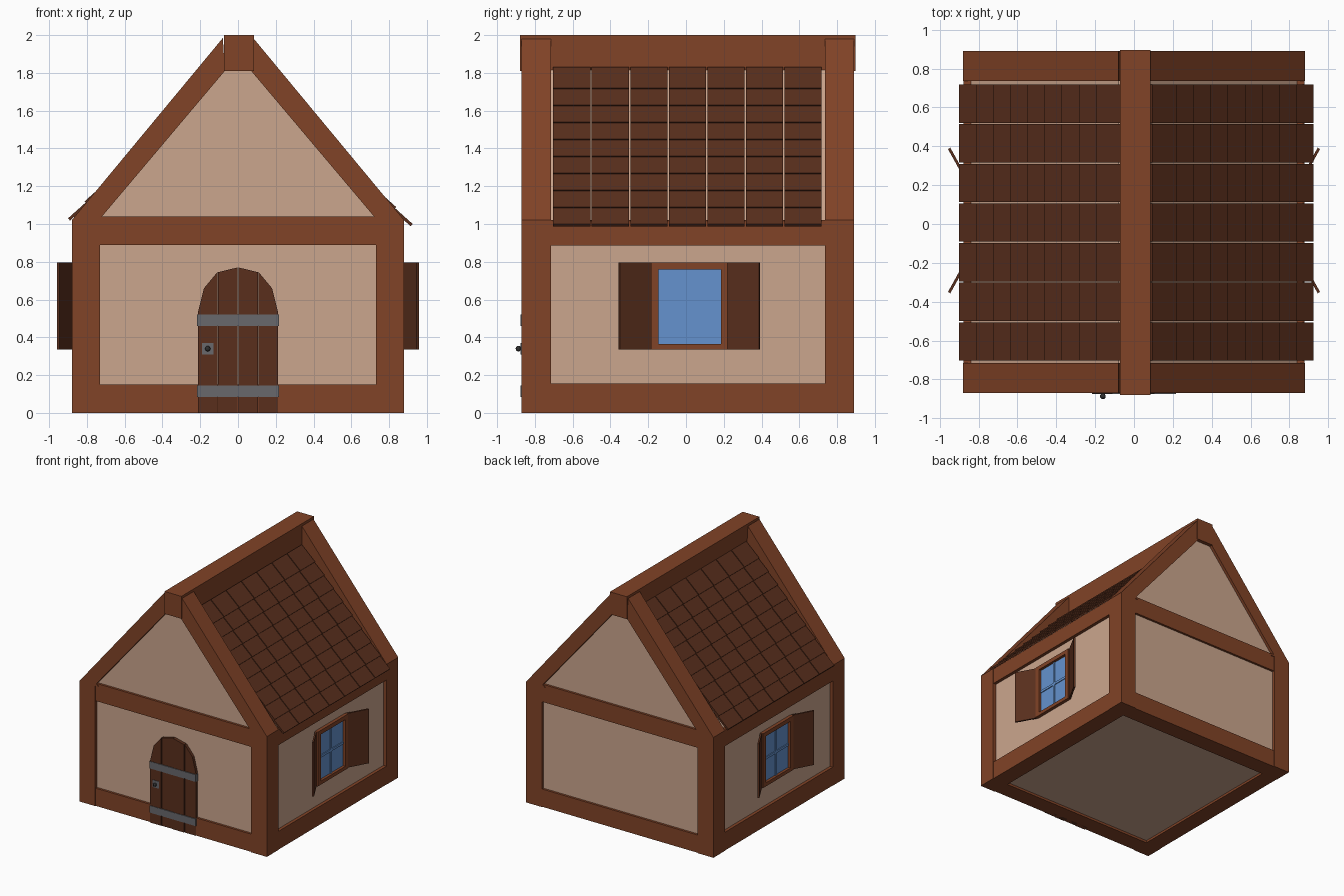
import bpy, bmesh
from mathutils import Vector

if "Cube" in bpy.data.objects:
    bpy.data.objects.remove(bpy.data.objects["Cube"])


def material(name, rgb):
    m = bpy.data.materials.new(name)
    m.diffuse_color = (*rgb, 1)
    m.use_nodes = True
    m.node_tree.nodes["Principled BSDF"].inputs["Base Color"].default_value = m.diffuse_color
    return m


WOOD = material("timber", (0.22, 0.056, 0.02))
DARK = material("dark_wood", (0.10, 0.028, 0.012))
WALL = material("plaster", (0.60, 0.38, 0.27))
GLASS = material("glass", (0.13, 0.29, 0.62))
IRON = material("iron", (0.14, 0.14, 0.15))
BLACK = material("dark_iron", (0.03, 0.03, 0.03))


def add_prism(bm, profile, axis, a, b):
    """Extrude a 2D profile along y (profile = x,z) or z (profile = x,y)."""
    def put(p, t):
        return (p[0], t, p[1]) if axis == 'Y' else (p[0], p[1], t)
    lo = [bm.verts.new(put(p, a)) for p in profile]
    hi = [bm.verts.new(put(p, b)) for p in profile]
    bm.faces.new(lo)
    bm.faces.new(hi[::-1])
    n = len(profile)
    for i in range(n):
        j = (i + 1) % n
        bm.faces.new((lo[i], hi[i], hi[j], lo[j]))


def finish(bm, name, mat):
    bmesh.ops.recalc_face_normals(bm, faces=bm.faces)
    me = bpy.data.meshes.new(name)
    bm.to_mesh(me)
    bm.free()
    me.materials.append(mat)
    ob = bpy.data.objects.new(name, me)
    bpy.context.collection.objects.link(ob)
    return ob


def prism(name, profile, a, b, mat, axis='Y'):
    bm = bmesh.new()
    add_prism(bm, profile, axis, a, b)
    return finish(bm, name, mat)


def box(name, x, y, z, mat):
    return prism(name, [(x[0], z[0]), (x[1], z[0]), (x[1], z[1]), (x[0], z[1])], y[0], y[1], mat)


def strip(p, q, t):
    """Rectangle profile from p to q, thickened by t to one side."""
    p, q = Vector(p), Vector(q)
    d = (q - p).normalized()
    n = Vector((-d.y, d.x)) * t
    return [p, q, q + n, p + n]


# Plaster body with gable
prism("plaster_walls", [(-.85, .02), (.85, .02), (.85, 1.01), (.08, 1.82), (-.08, 1.82), (-.85, 1.01)],
      -.845, .865, WALL)

# Timber frame: front and back
for side, y0, y1, o in (("front", -.87, -.715, .006), ("back", .735, .89, -.006)):
    ya, yb = (y0 + o, y1) if side == "front" else (y0, y1 + o)
    box(side + "_sill_beam", (-.73, .73), (ya, yb), (0, .15), WOOD)
    box(side + "_tie_beam", (-.73, .73), (ya, yb), (.89, 1.04), WOOD)
    for s, hand in ((-1, "left"), (1, "right")):
        x = sorted((s * .73, s * .88))
        box(f"{side}_{hand}_post", x, (y0, y1), (0, 1.02), WOOD)
        prism(f"{side}_{hand}_rafter",
              [(s * .70, 1.02), (s * .88, 1.02), (s * .08, 1.985), (s * .07, 1.81), (s * .72, 1.04)],
              y0, y1, WOOD)

# Timber frame: side beams and ridge
for s, hand in ((-1, "left"), (1, "right")):
    x = sorted((s * .73, s * .877))
    box(hand + "_sill_beam", x, (-.715, .735), (0, .155), WOOD)
    box(hand + "_eave_beam", x, (-.715, .735), (.885, 1.02), WOOD)
box("ridge_beam", (-.073, .085), (-.88, .897), (1.81, 2.0), WOOD)

# Roof tiles: nine overlapping rows of seven on each slope
for s, hand, start in ((-1, "left", (.90, 1.03)), (1, "right", (.925, 1.0))):
    bm = bmesh.new()
    for row in range(9):
        x, z = start[0] - row * .088, start[1] + row * .09
        prof = [(s * p.x, p.y) for p in strip((x, z), (x - .125, z + .112), .016)]
        for col in range(7):
            y = -.703 + col * .204
            add_prism(bm, prof, 'Y', y, y + .197)
    finish(bm, hand + "_roof_tiles", DARK)

# Arched door made of four planks
arch = {-.215: .53, -.18: .66, -.1075: .745, 0: .77, .1075: .745, .18: .66, .215: .53}
edges = [-.215, -.1075, 0, .1075, .215]
for i in range(4):
    a, b = edges[i], edges[i + 1]
    top = [(x, arch[x]) for x in sorted(arch, reverse=True) if a <= x <= b]
    top = [(min(max(x, a + .002), b - .002), z) for x, z in top]
    prism(f"door_plank_{i + 1}", [(a + .002, 0), (b - .002, 0)] + top,
          -.869 if i % 2 else -.872, -.83, DARK)

# Door straps, lock plate and knob
for name, z in (("lower_strap", .085), ("upper_strap", .46)):
    box(name, (-.217, .217), (-.876, -.84), (z, z + .06), IRON)
box("lock_plate", (-.19, -.13), (-.876, -.84), (.31, .37), IRON)
box("knob_stem", (-.166, -.154), (-.89, -.87), (.334, .346), BLACK)
bm = bmesh.new()
bmesh.ops.create_uvsphere(bm, u_segments=10, v_segments=6, radius=.015)
bmesh.ops.translate(bm, verts=bm.verts, vec=(-.16, -.887, .34))
finish(bm, "door_knob", BLACK)

# Side windows with open shutters
for s, hand in ((-1, "left"), (1, "right")):
    def part(name, x, y, z, mat):
        box(f"{hand}_window_{name}", sorted((s * x[0], s * x[1])), y, z, mat)
    part("glass", (.83, .855), (-.15, .19), (.36, .765), GLASS)
    part("mullion", (.83, .862), (.01, .03), (.36, .765), GLASS)
    part("crossbar", (.83, .862), (-.15, .19), (.55, .57), GLASS)
    part("frame_front", (.83, .878), (-.185, -.145), (.335, .795), WOOD)
    part("frame_back", (.83, .878), (.185, .22), (.335, .795), WOOD)
    part("frame_bottom", (.83, .878), (-.145, .185), (.335, .365), WOOD)
    part("frame_top", (.83, .878), (-.145, .185), (.76, .795), WOOD)
    for d, end in ((-1, "front"), (1, "back")):
        prof = [(s * p.x, .018 + d * p.y) for p in strip((.865, .20), (.958, .368), .014)]
        prism(f"{hand}_{end}_shutter", prof, .335, .795, DARK, 'Z')
